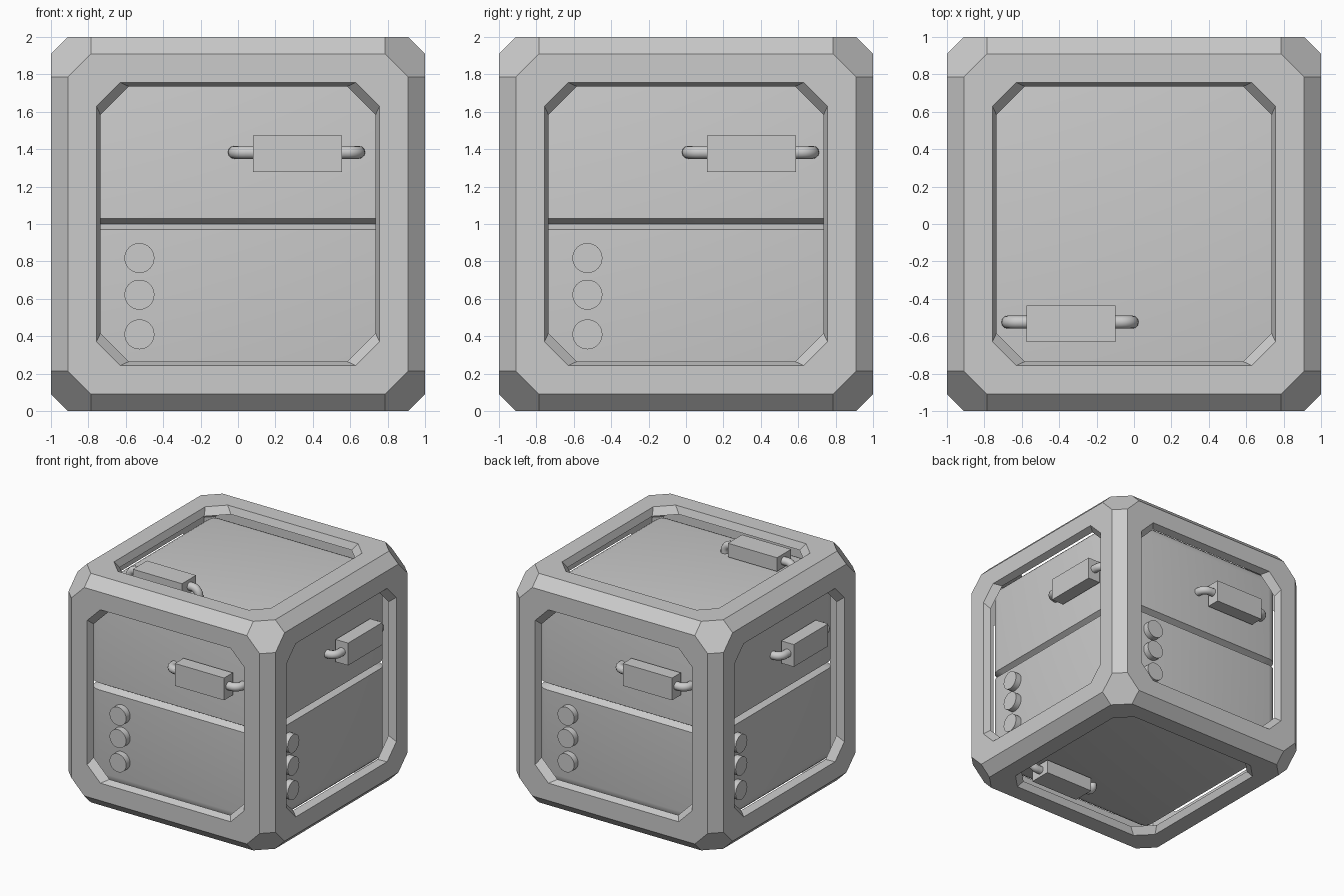
import bpy, bmesh, math
from itertools import permutations, product
from mathutils import Matrix, Vector

if "Cube" in bpy.data.objects:
    bpy.data.objects.remove(bpy.data.objects["Cube"])

CENTRE = Matrix.Translation((0, 0, 1))

# Local face frames: x = right, y = up, z = outward
FRONT = Matrix.Rotation(math.radians(90), 4, 'X')
SIDES = {n: Matrix.Rotation(math.radians(a), 4, 'Z') @ FRONT
         for n, a in (("front", 0), ("right", 90), ("back", 180), ("left", 270))}
TOP = Matrix.Identity(4)
BOTTOM = Matrix.Rotation(math.pi, 4, 'Y')


def add_mesh(name, bm, matrix=CENTRE):
    me = bpy.data.meshes.new(name)
    bm.to_mesh(me)
    bm.free()
    ob = bpy.data.objects.new(name, me)
    ob.matrix_world = matrix
    bpy.context.collection.objects.link(ob)
    return ob


def smooth(ob, angle=30):
    bpy.ops.object.select_all(action='DESELECT')
    ob.select_set(True)
    bpy.context.view_layer.objects.active = ob
    bpy.ops.object.shade_smooth_by_angle(angle=math.radians(angle))


def octagon(h, p, q):
    pts = [Vector((a * s, b * t, h)) for a, b in ((p, q), (q, p))
           for s, t in product((1, -1), repeat=2)]
    return sorted(pts, key=lambda v: math.atan2(v.y, v.x))


# Chamfered outer frame: a hollow shell with an octagonal opening on each face
def build_frame():
    outer, inner = (1, .91, .785), (.94, .875, .765)
    bm = bmesh.new()
    for dims in (outer, inner):
        hull = bmesh.new()
        for p in permutations(dims):
            for s in product((1, -1), repeat=3):
                hull.verts.new([a * b for a, b in zip(p, s)])
        bmesh.ops.convex_hull(hull, input=hull.verts)
        bmesh.ops.dissolve_limit(hull, angle_limit=.01, verts=hull.verts, edges=hull.edges)
        caps = [f for f in hull.faces if max(abs(c) for c in f.normal) > .99]
        bmesh.ops.delete(hull, geom=caps, context='FACES_ONLY')
        for f in hull.faces:
            bm.faces.new([bm.verts.new(v.co) for v in f.verts])
        hull.free()
    rings = [octagon(*outer), octagon(1, .757, .63),
             octagon(.94, .735, .583), octagon(*inner)]
    for m in list(SIDES.values()) + [TOP, BOTTOM]:
        for a, b in zip(rings, rings[1:]):
            for i in range(8):
                j = (i + 1) % 8
                bm.faces.new([bm.verts.new(m @ v) for v in (a[i], a[j], b[j], b[i])])
    bmesh.ops.remove_doubles(bm, verts=bm.verts, dist=.0005)
    bmesh.ops.recalc_face_normals(bm, faces=bm.faces)
    add_mesh("outer_frame", bm)


# Rounded inner box with a V groove around its middle
def build_core():
    bm = bmesh.new()
    bmesh.ops.create_cube(bm, size=1.7)
    bmesh.ops.bevel(bm, geom=bm.edges[:], offset=.1, segments=5, profile=.5, affect='EDGES')
    for z in (-.03, 0, .03):
        bmesh.ops.bisect_plane(bm, geom=bm.verts[:] + bm.edges[:] + bm.faces[:],
                               plane_co=(0, 0, z), plane_no=(0, 0, 1))
    for v in bm.verts:
        if abs(v.co.z) < .001:
            v.co.x *= .94
            v.co.y *= .94
    smooth(add_mesh("inner_box", bm))


# Handle: bent rod with a rectangular grip, placed on one face
def build_handle(side, m, x, y):
    bm = bmesh.new()
    bmesh.ops.create_cube(bm, size=1)
    bmesh.ops.scale(bm, vec=(.475, .195, .12), verts=bm.verts)
    bmesh.ops.translate(bm, vec=(x, y, .925), verts=bm.verts)
    add_mesh(side + "_handle_grip", bm, CENTRE @ m)

    half, r, top = .332, .06, .925
    arc = [(half - r + r * math.cos(t), top - r + r * math.sin(t))
           for t in (math.radians(15 * i) for i in range(7))]
    path = [(half, .8)] + arc
    path += [(-a, b) for a, b in reversed(path)]
    cu = bpy.data.curves.new(side + "_handle_rod", 'CURVE')
    cu.dimensions = '3D'
    cu.bevel_depth = .035
    cu.bevel_resolution = 4
    cu.use_fill_caps = True
    sp = cu.splines.new('POLY')
    sp.points.add(len(path) - 1)
    for pt, (a, b) in zip(sp.points, path):
        pt.co = (x - .005 + a, y + .008, b, 1)
    ob = bpy.data.objects.new(side + "_handle_rod", cu)
    ob.matrix_world = CENTRE @ m
    bpy.context.collection.objects.link(ob)


# Column of three round buttons
def build_buttons(side, m):
    for i, y in enumerate((-.182, -.378, -.59)):
        bm = bmesh.new()
        bmesh.ops.create_cone(bm, cap_ends=True, segments=32, radius1=.08, radius2=.08,
                              depth=.1, matrix=Matrix.Translation((-.527, y, .855)))
        smooth(add_mesh(f"{side}_button_{i + 1}", bm, CENTRE @ m))


build_frame()
build_core()
for side, m in SIDES.items():
    build_handle(side, m, .35 if side == "right" else .318, .375)
    build_buttons(side, m)
build_handle("top", TOP, -.337, -.533)
build_handle("bottom", BOTTOM, -.337, -.533)
